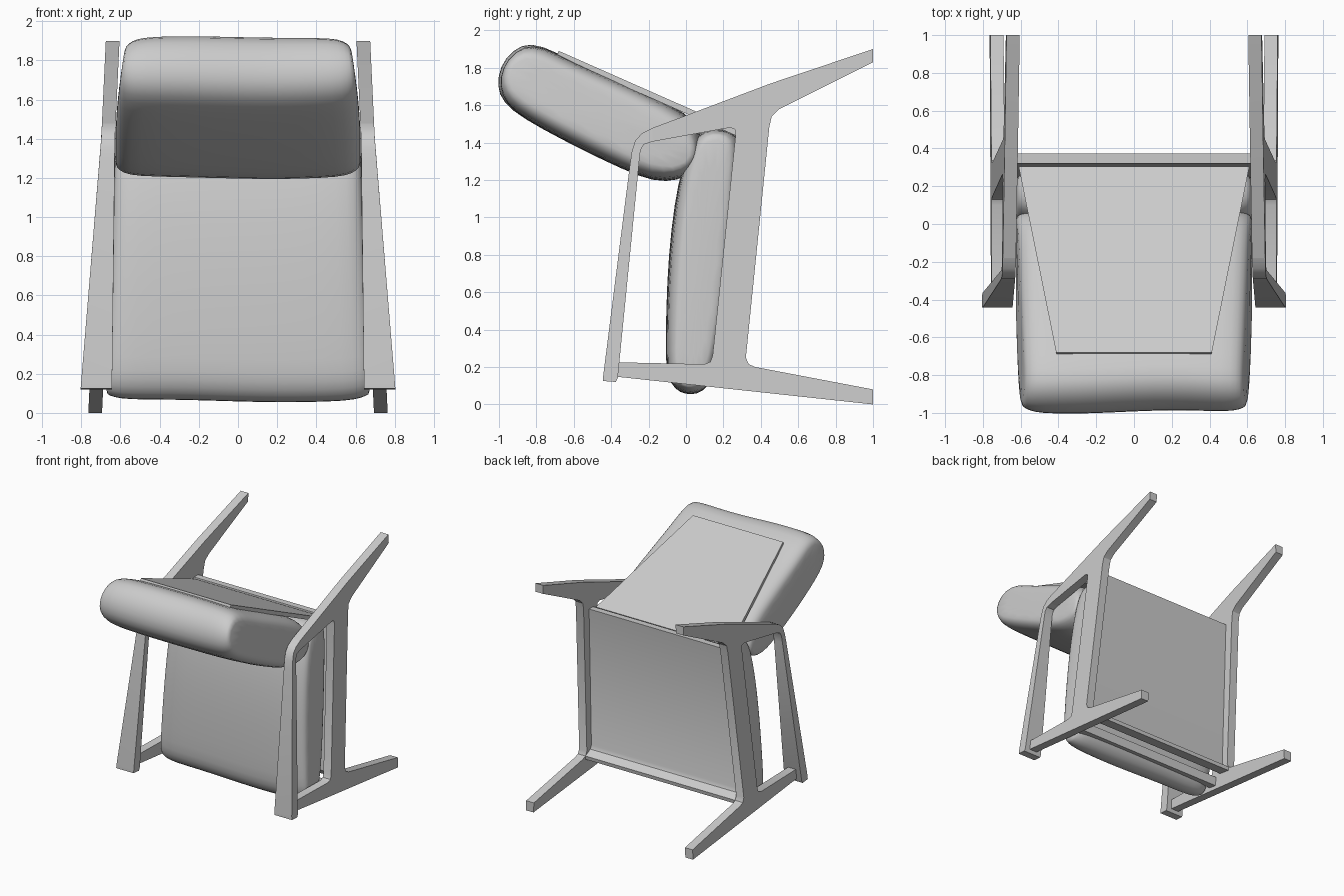
import bpy, bmesh, math
from mathutils import Vector

if "Cube" in bpy.data.objects:
    bpy.data.objects.remove(bpy.data.objects["Cube"])


def finish(name, bm, angle=30):
    bmesh.ops.recalc_face_normals(bm, faces=bm.faces)
    me = bpy.data.meshes.new(name)
    bm.to_mesh(me)
    bm.free()
    ob = bpy.data.objects.new(name, me)
    bpy.context.collection.objects.link(ob)
    bpy.ops.object.select_all(action='DESELECT')
    bpy.context.view_layer.objects.active = ob
    ob.select_set(True)
    bpy.ops.object.shade_smooth_by_angle(angle=math.radians(angle))
    return ob


def prism(name, profile, span, mirror=False):
    """Side profile (y, z) given width by span(y, z) -> (x0, x1)."""
    bm = bmesh.new()
    a = [bm.verts.new((span(y, z)[0], y, z)) for y, z in profile]
    b = [bm.verts.new((span(y, z)[1], y, z)) for y, z in profile]
    n = len(profile)
    bm.faces.new(a)
    bm.faces.new(b[::-1])
    for i in range(n):
        j = (i + 1) % n
        bm.faces.new((a[i], b[i], b[j], a[j]))
    ob = finish(name, bm)
    if mirror:
        ob.modifiers.new("Mirror", 'MIRROR')
    return ob


def cushion(name, profile, axis, half_width, lump):
    """Side profile lofted across x, thinner towards both side edges."""
    axis = Vector(axis).normalized()
    normal = Vector((-axis.y, axis.x))
    pts = [Vector(p) for p in profile]
    c = sum(pts, Vector((0, 0))) / len(pts)
    # station across the width, length scale, thickness scale
    half = [(1.0, .93, .55), (.985, .955, .72), (.93, .98, .88), (.82, 1, .97), (.5, 1, 1.0), (.2, 1, 1.01)]
    stations = [(-t, a, b) for t, a, b in half] + half[::-1]
    bm = bmesh.new()
    rings = []
    for t, sa, sb in stations:
        ring = []
        for p in pts:
            d = p - c
            q = c + axis * d.dot(axis) * sa + normal * d.dot(normal) * sb
            q += axis * lump * math.sin(3.2 * t + 3.6)
            ring.append(bm.verts.new((t * half_width(p.y), q.x, q.y)))
        rings.append(ring)
    n = len(pts)
    for r, s in zip(rings, rings[1:]):
        for i in range(n):
            j = (i + 1) % n
            bm.faces.new((r[i], r[j], s[j], s[i]))
    bm.faces.new(rings[0])
    bm.faces.new(rings[-1][::-1])
    ob = finish(name, bm, 50)
    m = ob.modifiers.new("Soften", 'SUBSURF')
    m.levels = m.render_levels = 1
    return ob


def frame_x(z):
    return 0.64 + (1.9 - z) * 0.047


def inner(z):
    return frame_x(z) - 0.035


# Leaning side frames: two legs joined by a post
prism("side_frame", [
    (1, 0), (1, .08), (.37, .2), (.335, .215), (.32, .25), (.445, 1.48), (.458, 1.54), (.5, 1.58),
    (1, 1.83), (1, 1.9), (.45, 1.715), (0, 1.545), (-.18, 1.478), (-.18, 1.405), (.235, 1.48),
    (.262, 1.47), (.265, 1.44), (.142, .26), (.13, .228), (.1, .215), (-.37, .225), (-.37, .148)],
    lambda y, z: (inner(z), frame_x(z) + .035), True)


# Armrests flaring towards their free end
def arm_span(y, z):
    h = .035 + .045 * min(1, max(0, (1.4 - z) / 1.27))
    return frame_x(z) - h, frame_x(z) + h


prism("armrest", [
    (-.18, 1.478), (-.235, 1.45), (-.272, 1.41), (-.29, 1.35), (-.3, 1.28), (-.443, .15), (-.443, .125),
    (-.375, .12), (-.365, .14), (-.25, 1.3), (-.243, 1.36), (-.225, 1.39), (-.18, 1.405)],
    arm_span, True)

# Seat board with a turned lip, and the cross rail beside it
prism("seat_board", [
    (.372, 1.46), (.262, .28), (.275, .25), (.335, .215), (.33, .185), (.23, .2), (.205, .24), (.32, 1.46)],
    lambda y, z: (-inner(z), inner(z)))
prism("cross_rail", [(.1, .13), (.17, .12), (.18, .19), (.1, .2)],
      lambda y, z: (-inner(z), inner(z)))


# Tapered back panel
def back_span(y, z):
    h = .61 - .202 * (.3 - y)
    return -h, h


prism("back_panel", [(.305, 1.455), (-.68, 1.89), (-.692, 1.862), (.293, 1.425)], back_span)

# Cushions
cushion("seat_cushion", [
    (.0, .06), (-.06, .085), (-.1, .16), (-.107, .25), (-.105, .5), (-.092, .8), (-.06, 1.08), (-.02, 1.27),
    (.03, 1.4), (.09, 1.47), (.2, 1.475), (.28, 1.44), (.3, 1.36), (.28, 1.05), (.25, .75), (.21, .4),
    (.165, .2), (.12, .1), (.06, .06)],
    (.1, 1), lambda z: .625 + (1.45 - z) * .04, .008)
cushion("back_cushion", [
    (.07, 1.31), (.03, 1.25), (-.05, 1.2), (-.18, 1.195), (-.34, 1.26), (-.55, 1.36), (-.78, 1.48), (-.93, 1.57),
    (-.995, 1.65), (-1.0, 1.75), (-.96, 1.85), (-.87, 1.925), (-.77, 1.92), (-.6, 1.83), (-.4, 1.745),
    (-.2, 1.655), (0, 1.56), (.065, 1.47), (.085, 1.38)],
    (-.9, .45), lambda z: .63 - max(0, z - 1.4) * .09, .012)
